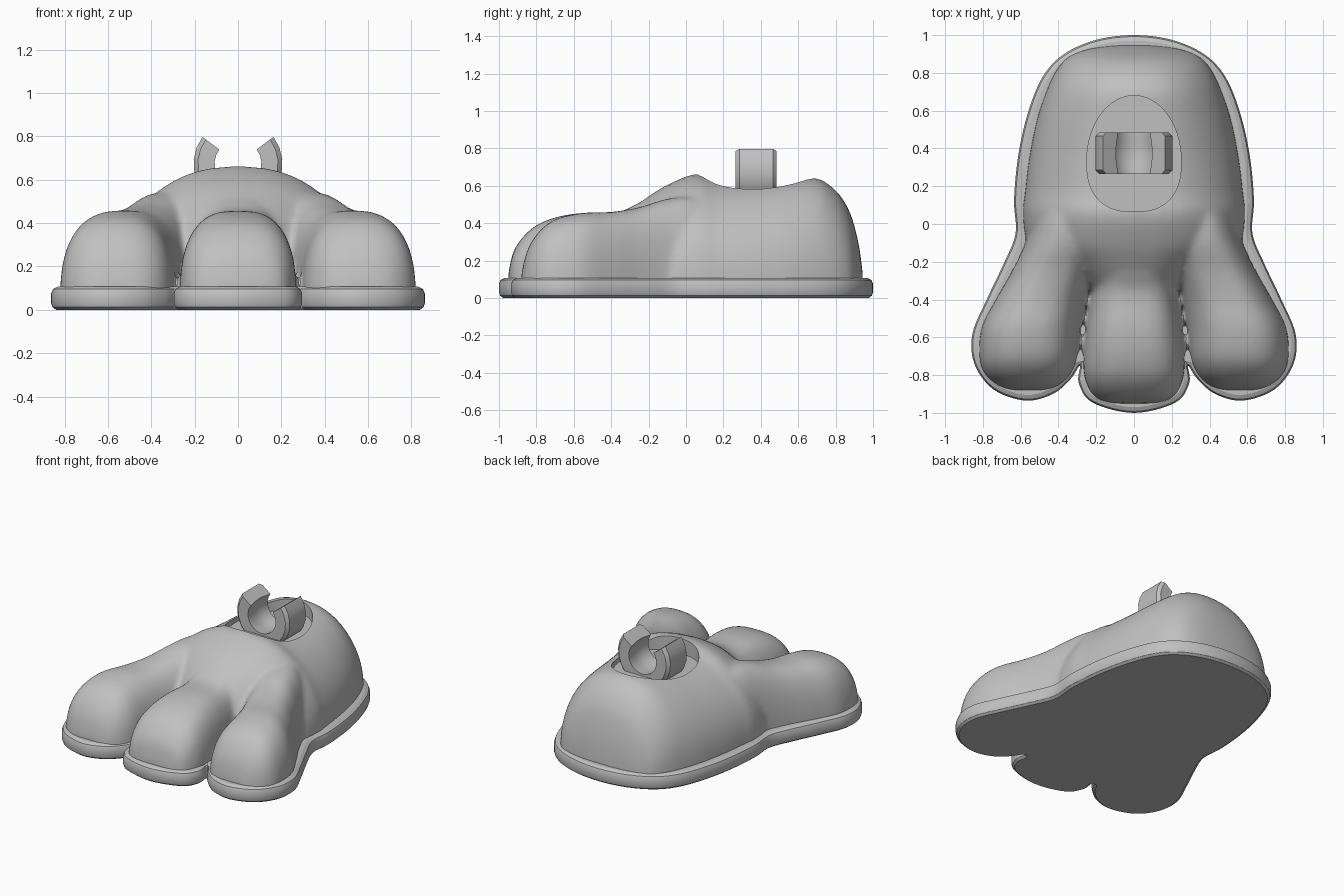
import bpy
import bmesh
from math import sin, cos, pi, radians, hypot, copysign

cube = bpy.data.objects.get("Cube")
if cube:
    bpy.data.objects.remove(cube, do_unlink=True)

grey = bpy.data.materials.new("plain grey")
grey.use_nodes = True
grey.diffuse_color = (0.53, 0.53, 0.53, 1)
grey.node_tree.nodes["Principled BSDF"].inputs["Base Color"].default_value = grey.diffuse_color


def spline(points, steps, closed=False):
    """Smooth path through tuples of any size."""
    n = len(points)
    pick = (lambda i: points[i % n]) if closed else (lambda i: points[max(0, min(n - 1, i))])
    path = []
    for i in range(n if closed else n - 1):
        for s in range(steps):
            t = s / steps
            path.append(tuple(
                b + 0.5 * t * (c - a + t * (2 * a - 5 * b + 4 * c - d + t * (3 * (b - c) + d - a)))
                for a, b, c, d in zip(pick(i - 1), pick(i), pick(i + 1), pick(i + 2))))
    return path if closed else path + [points[-1]]


def loft(bm, rings):
    """Skin closed rings of equal length and cap both ends."""
    rows = [[bm.verts.new(p) for p in ring] for ring in rings]
    for low, high in zip(rows, rows[1:]):
        for i in range(len(low)):
            bm.faces.new((low[i - 1], low[i], high[i], high[i - 1]))
    bm.faces.new(rows[0])
    bm.faces.new(rows[-1])


def make(name, bm):
    bmesh.ops.recalc_face_normals(bm, faces=bm.faces[:])
    mesh = bpy.data.meshes.new(name)
    bm.to_mesh(mesh)
    bm.free()
    mesh.materials.append(grey)
    obj = bpy.data.objects.new(name, mesh)
    bpy.context.collection.objects.link(obj)
    return obj


def finish(obj, angle):
    """Apply modifiers and shade smooth, keeping sharp edges."""
    bpy.ops.object.select_all(action="DESELECT")
    obj.select_set(True)
    bpy.context.view_layer.objects.active = obj
    if obj.modifiers:
        bpy.ops.object.convert(target="MESH")
    bpy.ops.object.shade_smooth_by_angle(angle=radians(angle))


def arch(y, cx, w, top, n, crown, base=0.03):
    """Cross-section standing on the sole; n makes it boxy, crown slopes its top."""
    ring = []
    for i in range(33):
        a = pi * i / 32
        x = copysign(abs(cos(a)) ** (2 / n), cos(a))
        z = max(sin(a), 0) ** (2 / n) * (1 - crown * x * x)
        ring.append((cx + w * x, y, base + (top - base) * z))
    return ring


# Foot: heel and three toes, as stations of (y, centre x, half width, top)
heel = [(0.945, 0, 0.12, 0.13), (0.925, 0, 0.25, 0.28), (0.89, 0, 0.34, 0.42),
        (0.85, 0, 0.385, 0.51), (0.79, 0, 0.425, 0.585), (0.7, 0, 0.465, 0.64),
        (0.55, 0, 0.515, 0.64), (0.35, 0, 0.555, 0.632), (0.17, 0, 0.577, 0.64),
        (0.05, 0, 0.588, 0.663), (-0.1, 0, 0.56, 0.605),
        (-0.22, 0, 0.42, 0.53), (-0.34, 0, 0.28, 0.44)]
middle_toe = [(0, 0, 0.2, 0.56), (-0.2, 0, 0.215, 0.53), (-0.36, 0, 0.23, 0.46),
              (-0.55, 0, 0.254, 0.455), (-0.7, 0, 0.268, 0.43), (-0.82, 0, 0.26, 0.375),
              (-0.915, 0, 0.21, 0.265), (-0.95, 0, 0.12, 0.13)]
outer_toe = [(0.3, 0.25, 0.15, 0.5), (0.05, 0.33, 0.19, 0.54), (-0.1, 0.365, 0.21, 0.53),
             (-0.25, 0.425, 0.222, 0.485), (-0.4, 0.492, 0.24, 0.46),
             (-0.55, 0.545, 0.262, 0.455), (-0.7, 0.56, 0.26, 0.42),
             (-0.79, 0.563, 0.23, 0.35), (-0.85, 0.56, 0.17, 0.25),
             (-0.88, 0.56, 0.1, 0.13)]
bm = bmesh.new()
loft(bm, [arch(*s, 3, 0.26) for s in spline(heel, 5)])
loft(bm, [arch(*s, 3, 0) for s in spline(middle_toe, 5)])
for side in (1, -1):
    loft(bm, [arch(y, side * cx, w, top, 2.65, 0) for y, cx, w, top in spline(outer_toe, 5)])
foot = make("foot", bm)

# Egg-shaped cutter for the ankle recess, squarer towards the toes
bm = bmesh.new()
egg = []
for i in range(64):
    a = 2 * pi * i / 64
    power, reach = (1, 0.345) if cos(a) > 0 else (0.8, 0.27)
    egg.append((0.25 * copysign(abs(sin(a)) ** power, sin(a)),
                0.335 + reach * copysign(abs(cos(a)) ** power, cos(a))))
loft(bm, [[(x, y, z) for x, y in egg] for z in (0.552, 1)])
cutter = make("recess_cutter", bm)
cutter.hide_render = True

remesh = foot.modifiers.new("merge", "REMESH")
remesh.mode = "VOXEL"
remesh.voxel_size = 0.015
soften = foot.modifiers.new("soften", "SMOOTH")
soften.factor = 0.5
soften.iterations = 14
recess = foot.modifiers.new("recess", "BOOLEAN")
recess.operation = "DIFFERENCE"
recess.solver = "EXACT"
recess.object = cutter
finish(foot, 40)
bpy.data.objects.remove(cutter, do_unlink=True)

# Sole: mirrored outline stacked into a rounded slab
half = [(0, 1), (0.2, 0.975), (0.37, 0.9), (0.48, 0.785), (0.555, 0.61), (0.61, 0.38),
        (0.635, 0.13), (0.627, -0.05), (0.69, -0.21), (0.78, -0.4), (0.855, -0.58),
        (0.845, -0.74), (0.745, -0.875), (0.575, -0.935), (0.43, -0.9), (0.335, -0.82),
        (0.286, -0.75), (0.293, -0.84), (0.22, -0.945), (0, -1)]
outline = spline(half + [(-x, y) for x, y in half[-2:0:-1]], 6, closed=True)
rings = []
for inset, z in ((0.022, 0), (0.006, 0.012), (0, 0.03), (0, 0.075), (0.008, 0.096), (0.03, 0.107)):
    ring = []
    for i, (x, y) in enumerate(outline):
        ax, ay = outline[i - 1]
        bx, by = outline[(i + 1) % len(outline)]
        length = hypot(bx - ax, by - ay)
        ring.append((x + inset * (by - ay) / length, y - inset * (bx - ax) / length, z))
    rings.append(ring)
bm = bmesh.new()
loft(bm, rings)
finish(make("sole", bm), 25)

# Socket clip: open ring, hollowed like a ball cup, stations of (y, inner, outer)
angles = [radians(37 - 254 * i / 16) for i in range(17)]
bm = bmesh.new()
rings = []
for y, inner, outer in ((-0.11, 0.108, 0.185), (-0.09, 0.109, 0.205), (-0.045, 0.117, 0.205),
                        (0, 0.12, 0.205), (0.045, 0.117, 0.205), (0.09, 0.109, 0.205),
                        (0.11, 0.108, 0.185)):
    path = [(outer, a) for a in angles] + [(inner, a) for a in reversed(angles)]
    rings.append([(r * cos(a), 0.375 + y, 0.674 + r * sin(a)) for r, a in path])
loft(bm, rings)
finish(make("socket_clip", bm), 30)
